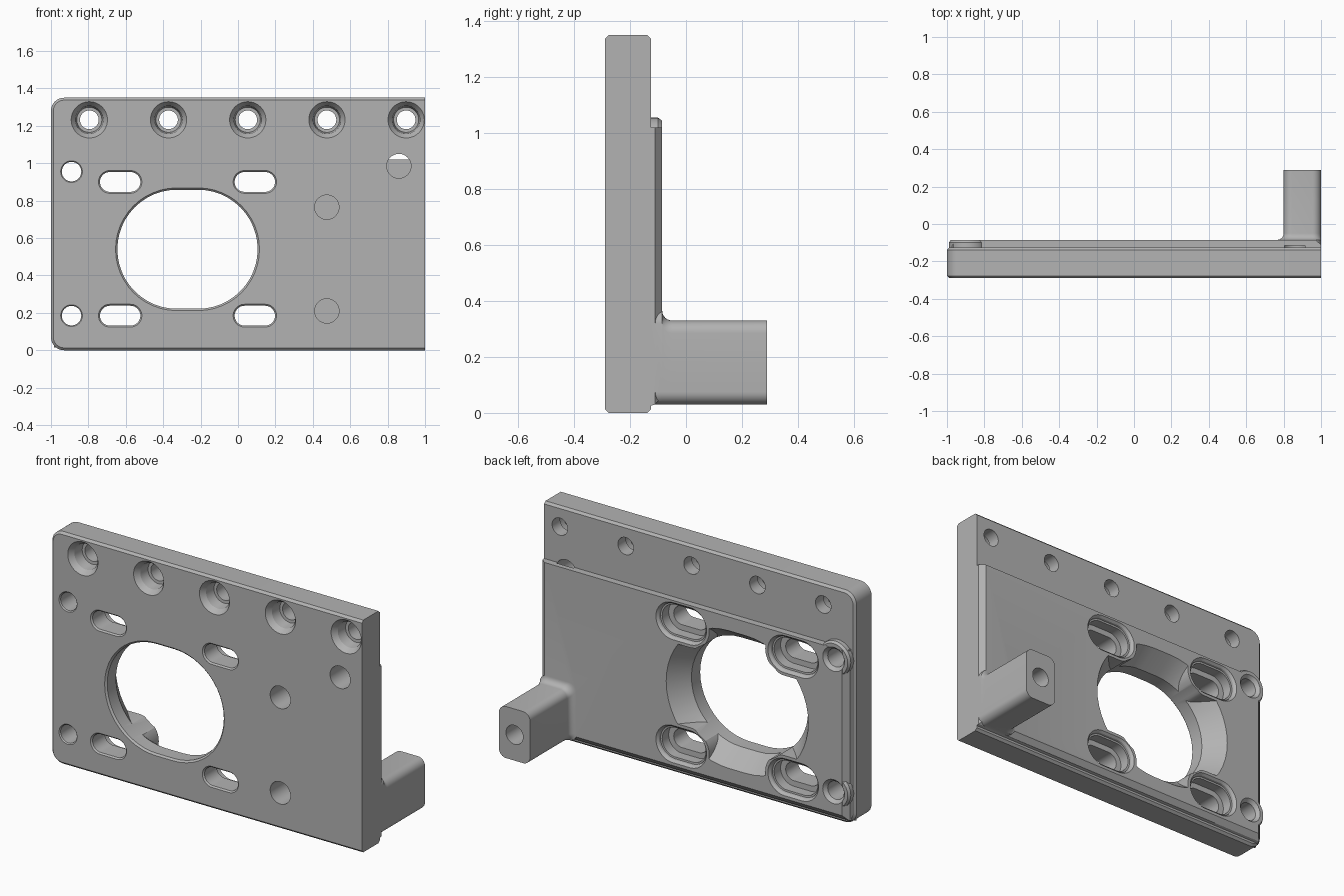
import bpy, bmesh
from math import sin, cos, pi, radians

cube = bpy.data.objects.get("Cube")
if cube:
    bpy.data.objects.remove(cube, do_unlink=True)

grey = bpy.data.materials.new("machined grey")
grey.use_nodes = True
grey.diffuse_color = (0.45, 0.45, 0.45, 1)
grey.node_tree.nodes["Principled BSDF"].inputs["Base Color"].default_value = (0.45, 0.45, 0.45, 1)

FRONT, STEP, BACK = -0.29, -0.125, -0.085


def loft(name, sections):
    """Closed solid through sections of (y, [(x, z), ...])."""
    bm = bmesh.new()
    rings = [[bm.verts.new((x, y, z)) for x, z in pts] for y, pts in sections]
    for a, b in zip(rings, rings[1:]):
        for i in range(len(a)):
            j = (i + 1) % len(a)
            bm.faces.new((a[i], a[j], b[j], b[i]))
    bm.faces.new(rings[0])
    bm.faces.new(rings[-1])
    bmesh.ops.recalc_face_normals(bm, faces=bm.faces)
    mesh = bpy.data.meshes.new(name)
    bm.to_mesh(mesh)
    bm.free()
    mesh.materials.append(grey)
    obj = bpy.data.objects.new(name, mesh)
    bpy.context.collection.objects.link(obj)
    return obj


def arc(cx, cz, r, start, sweep, n):
    return [(cx + r * cos(start + sweep * i / n), cz + r * sin(start + sweep * i / n))
            for i in range(n + 1)]


def slot(cx, cz, r, half=0.0, n=24):
    """Circle of radius r, stretched along x by half on each side."""
    if half == 0:
        return arc(cx, cz, r, 0, 2 * pi, 2 * n)[:-1]
    return arc(cx + half, cz, r, -pi / 2, pi, n) + arc(cx - half, cz, r, pi / 2, pi, n)


def bore(name, cx, cz, half, *steps):
    """Slot-shaped solid through (y, radius) steps."""
    return loft(name, [(y, slot(cx, cz, r, half)) for y, r in steps])


def rounded(x0, x1, z0, z1, r):
    return (arc(x1 - r, z0 + r, r, -pi / 2, pi / 2, 8) + arc(x1 - r, z1 - r, r, 0, pi / 2, 8)
            + arc(x0 + r, z1 - r, r, pi / 2, pi / 2, 8) + arc(x0 + r, z0 + r, r, pi, pi / 2, 8))


def combine(target, tool, operation):
    mod = target.modifiers.new(operation, 'BOOLEAN')
    mod.operation = operation
    mod.solver = 'EXACT'
    mod.object = tool
    bpy.context.view_layer.objects.active = target
    bpy.ops.object.modifier_apply(modifier=mod.name)
    bpy.data.objects.remove(tool, do_unlink=True)


def plate_outline(inset):
    r = 0.07
    return ([(1, inset), (1, 1.35 - inset)]
            + arc(r - 1, 1.35 - r, r - inset, pi / 2, pi / 2, 10)
            + arc(r - 1, r, r - inset, pi, pi / 2, 10))


def rect(x0, x1, z0, z1):
    return [(x0, z0), (x1, z0), (x1, z1), (x0, z1)]


# Main plate with chamfered edges and rounded left corners
bevel = 0.013
plate = loft("mounting_plate", [
    (FRONT, plate_outline(bevel)), (FRONT + bevel, plate_outline(0)),
    (STEP - bevel, plate_outline(0)), (STEP, plate_outline(bevel))])

# Raised back pad below the top strip
pad = loft("back_pad", [
    (-0.16, rect(-0.985, 1, 0.015, 1.02)),
    (-0.11, rect(-0.97, 1, 0.03, 1.02)),
    (BACK, rect(-0.945, 0.97, 0.06, 1.02))])
combine(plate, pad, 'UNION')

# Bosses around the left-hand holes
SIDE_HOLES = [(-0.89, z) for z in (0.185, 0.955)]
for x, z in SIDE_HOLES:
    combine(plate, bore("hole_boss", x, z, 0, (-0.2, 0.1), (-0.1, 0.1), (BACK - 0.001, 0.09)), 'UNION')

# Arm with a fillet where it meets the plate
fillet = 0.035
arm_sections = [(-0.15, rounded(0.8 - fillet, 1, 0.03, 0.33 + fillet, 0.045))]
for i in range(7):
    a = pi / 2 * i / 6
    grow = fillet * (1 - sin(a))
    arm_sections.append((BACK + fillet * (1 - cos(a)),
                         rounded(0.8 - grow, 1, 0.03, 0.33 + grow, 0.045)))
arm_sections.append((0.29, rounded(0.8, 1, 0.03, 0.33, 0.045)))
combine(plate, loft("arm", arm_sections), 'UNION')
combine(plate, bore("arm_hole", 0.9, 0.18, 0, (0.05, 0.055), (0.4, 0.055)), 'DIFFERENCE')

# Flared recess behind the large opening, leaving walls around the slots
SLOTS = [(x, z) for x in (-0.63, 0.09) for z in (0.185, 0.9)]
flare = bore("flare", -0.27, 0.54, 0.057, (-0.22, 0.3), (-0.2, 0.318), (BACK, 0.4), (0, 0.4))
for x, z in SLOTS:
    combine(flare, bore("slot_wall", x, z, 0.055, (-0.4, 0.125), (0.1, 0.125)), 'DIFFERENCE')
combine(plate, flare, 'DIFFERENCE')
combine(plate, bore("opening", -0.27, 0.54, 0.057, (-0.4, 0.33), (FRONT, 0.328),
                    (FRONT + 0.01, 0.318), (0, 0.318)), 'DIFFERENCE')

# Slots with a stepped counterbore at the back
for x, z in SLOTS:
    combine(plate, bore("slot_cut", x, z, 0.055, (-0.4, 0.061), (FRONT, 0.061), (FRONT + 0.008, 0.053),
                        (-0.17, 0.053), (-0.169, 0.085), (BACK - 0.025, 0.085),
                        (BACK - 0.024, 0.095), (BACK - 0.012, 0.097), (BACK, 0.108), (0, 0.108)),
            'DIFFERENCE')

# Left-hand through holes
for x, z in SIDE_HOLES:
    combine(plate, bore("side_hole", x, z, 0, (-0.4, 0.058), (FRONT, 0.058), (FRONT + 0.006, 0.052),
                        (BACK - 0.02, 0.052), (BACK, 0.07), (0, 0.07)), 'DIFFERENCE')

# Countersunk holes along the top
for i in range(5):
    combine(plate, bore("screw_hole", -0.795 + 0.4235 * i, 1.232, 0, (-0.4, 0.097), (FRONT, 0.097),
                        (FRONT + 0.03, 0.075), (FRONT + 0.09, 0.067), (FRONT + 0.091, 0.05),
                        (0, 0.05)), 'DIFFERENCE')

# Blind holes in the front; the upper right one breaks out above the step
for x, z in ((0.475, 0.765), (0.475, 0.21), (0.86, 0.985)):
    combine(plate, bore("blind_hole", x, z, 0, (-0.4, 0.065), (-0.115, 0.065)), 'DIFFERENCE')

bpy.ops.object.select_all(action='DESELECT')
plate.select_set(True)
bpy.context.view_layer.objects.active = plate
bpy.ops.object.shade_smooth_by_angle(angle=radians(28))
